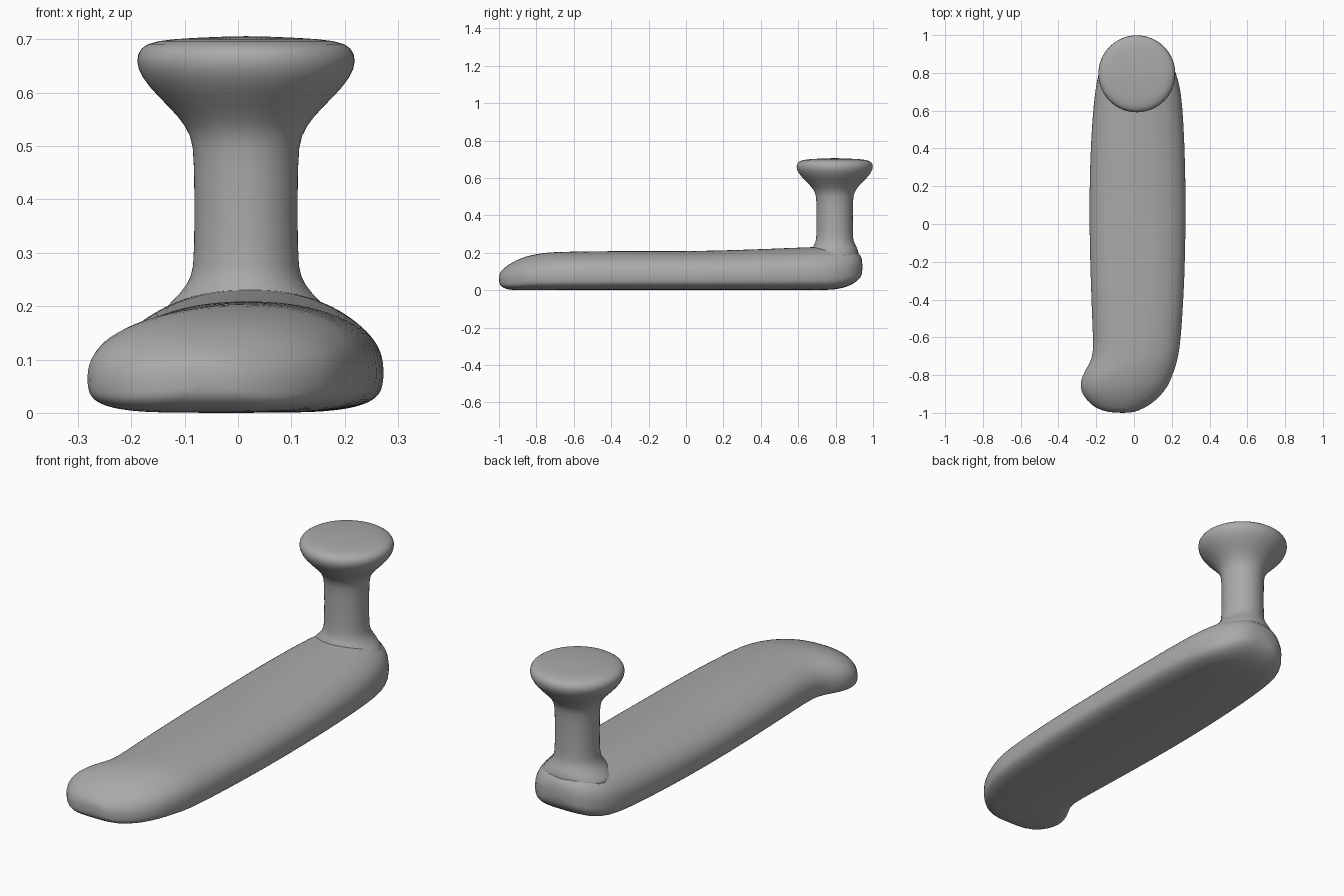
import bpy, bmesh
from math import cos, sin, tau, copysign

cube = bpy.data.objects.get("Cube")
if cube:
    bpy.data.objects.remove(cube, do_unlink=True)

grey = bpy.data.materials.new("plain grey")
grey.use_nodes = True
colour = (0.4, 0.4, 0.4, 1)
grey.diffuse_color = colour
grey.node_tree.nodes["Principled BSDF"].inputs["Base Color"].default_value = colour


def loft(name, rings, levels):
    """Skin a list of equal-length point rings and cap both ends."""
    bm = bmesh.new()
    loops = [[bm.verts.new(p) for p in ring] for ring in rings]
    n = len(loops[0])
    for a, b in zip(loops, loops[1:]):
        for i in range(n):
            j = (i + 1) % n
            bm.faces.new((a[i], a[j], b[j], b[i]))
    bm.faces.new(loops[0])
    bm.faces.new(loops[-1])
    bmesh.ops.recalc_face_normals(bm, faces=bm.faces[:])
    for f in bm.faces:
        f.smooth = True
    mesh = bpy.data.meshes.new(name)
    bm.to_mesh(mesh)
    bm.free()
    mesh.materials.append(grey)
    obj = bpy.data.objects.new(name, mesh)
    bpy.context.collection.objects.link(obj)
    sub = obj.modifiers.new("smooth", "SUBSURF")
    sub.levels = sub.render_levels = levels
    return obj


def power(v, e):
    return copysign(abs(v) ** e, v)


def section(y, left, right, low, high, count=36):
    """Domed slice with a flat underside, widest below the middle."""
    mid, half = (left + right) / 2, (right - left) / 2
    belt = low + (high - low) * 0.38
    ring = []
    for i in range(count):
        a = tau * i / count
        c, s = cos(a), sin(a)
        if s >= 0:
            ring.append((mid + half * power(c, 0.9), y, belt + (high - belt) * s ** 0.9))
        else:
            ring.append((mid + half * power(c, 0.55), y, belt + (belt - low) * power(s, 0.55)))
    return ring


# Long rounded bar: y, left edge, right edge, underside, crest
stations = [
    (-1.0, -0.10, -0.02, 0.04, 0.08),
    (-0.99, -0.17, 0.02, 0.02, 0.105),
    (-0.96, -0.225, 0.085, 0.004, 0.13),
    (-0.91, -0.27, 0.14, 0, 0.16),
    (-0.86, -0.288, 0.18, 0, 0.18),
    (-0.80, -0.275, 0.205, 0, 0.194),
    (-0.74, -0.235, 0.225, 0, 0.202),
    (-0.68, -0.214, 0.24, 0, 0.205),
    (-0.55, -0.22, 0.253, 0, 0.208),
    (-0.3, -0.23, 0.268, 0, 0.21),
    (0.0, -0.238, 0.275, 0, 0.208),
    (0.3, -0.235, 0.273, 0, 0.216),
    (0.55, -0.222, 0.262, 0, 0.226),
    (0.7, -0.207, 0.25, 0, 0.232),
    (0.8, -0.19, 0.225, 0.002, 0.234),
    (0.87, -0.16, 0.19, 0.02, 0.228),
    (0.92, -0.11, 0.14, 0.05, 0.205),
    (0.945, -0.05, 0.08, 0.085, 0.17),
]
loft("bar", [section(*s) for s in stations], 1)

# Upright post flaring into a flat round knob: radius, height
profile = [
    (0.19, 0.15), (0.155, 0.195), (0.122, 0.225), (0.102, 0.255), (0.097, 0.29),
    (0.097, 0.48), (0.103, 0.52), (0.127, 0.556), (0.168, 0.595), (0.198, 0.63),
    (0.208, 0.66), (0.2, 0.685), (0.172, 0.698), (0.1, 0.703), (0.02, 0.706),
]


def post_ring(r, z, count=32):
    # The foot of the flare stays within the rounded end of the bar
    depth = min(r, 0.13) if z < 0.3 else r
    return [(0.015 + r * cos(tau * i / count), 0.795 + depth * sin(tau * i / count), z)
            for i in range(count)]


loft("knob_post", [post_ring(r, z) for r, z in profile], 1)
